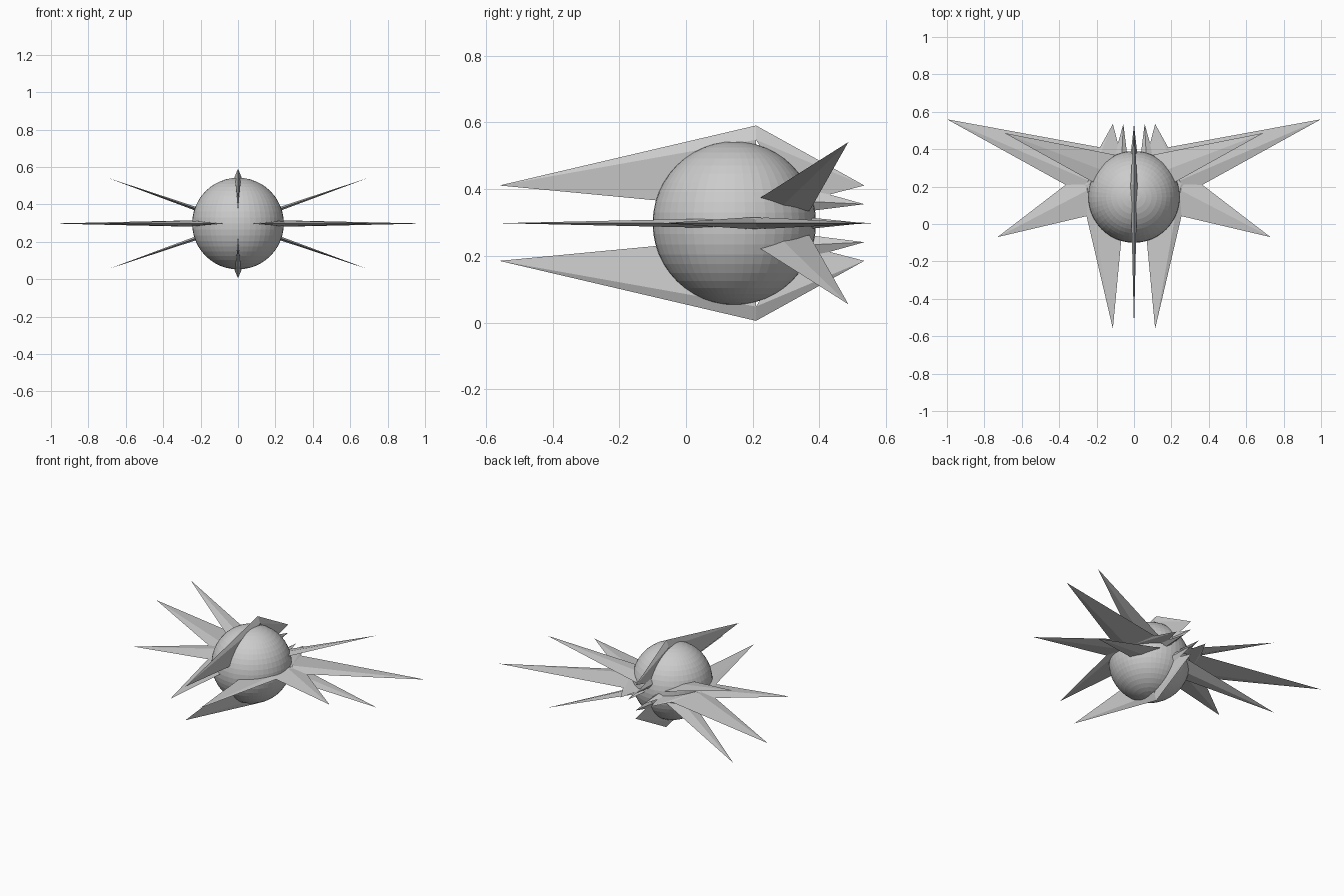
import bpy, bmesh
from math import radians, atan2
from mathutils import Matrix, Vector

if "Cube" in bpy.data.objects:
    bpy.data.objects.remove(bpy.data.objects["Cube"])

CENTRE = Vector((0, 0.145, 0.298))

# spikes in a flat wing plane: (tip, base outer, base inner, ridge), each (radius, y)
CORE_SPIKES = [
    ((0.113, -0.56), (0.293, 0.21), (0.04, 0.21), (0.25, 0.21)),   # long forward spike
    ((0.113, 0.535), (0.293, 0.21), (0.06, 0.33), (0.25, 0.21)),   # rear spike
    ((0.057, 0.535), (0.10, 0.38), (0.035, 0.36), (0.065, 0.37)),  # small rear spike
]
SIDE_SPIKES = [
    ((1.0, 0.56), (0.24, 0.14), (0.10, 0.395), (0.25, 0.235)),     # big swept spike
    ((0.73, -0.07), (0.25, 0.298), (0.22, 0.05), (0.25, 0.18)),    # side spike
]
DIAGONAL_SPIKES = [
    ((0.735, 0.487), (0.225, 0.22), (0.108, 0.37), (0.19, 0.29)),
]


def wing(name, spikes, angle, thickness):
    """Diamond-section spikes in one plane, turned about the front-back axis."""
    bm = bmesh.new()
    turn = Matrix.Translation((0, 0, CENTRE.z)) @ Matrix.Rotation(-angle, 4, 'Y')
    for tip, outer, inner, ridge in spikes:
        t, a, b = (bm.verts.new((p[0], p[1], 0)) for p in (tip, outer, inner))
        up = bm.verts.new((ridge[0], ridge[1], thickness))
        down = bm.verts.new((ridge[0], ridge[1], -thickness))
        for f in ((t, a, up), (t, up, b), (t, b, down), (t, down, a),
                  (a, b, up), (b, a, down)):
            bm.faces.new(f)
    bmesh.ops.recalc_face_normals(bm, faces=bm.faces)
    bm.transform(turn)
    mesh = bpy.data.meshes.new(name)
    bm.to_mesh(mesh)
    bm.free()
    ob = bpy.data.objects.new(name, mesh)
    bpy.context.collection.objects.link(ob)
    return ob


# round core
bpy.ops.mesh.primitive_uv_sphere_add(segments=48, ring_count=24, radius=0.245,
                                     location=CENTRE)
bpy.context.object.name = "core_sphere"

# top and bottom blades
wing("top_blade", CORE_SPIKES, radians(90), 0.018)
wing("bottom_blade", CORE_SPIKES, radians(-90), 0.018)

# left and right wings with extra side spikes
wing("right_wing", CORE_SPIKES + SIDE_SPIKES, 0, 0.017)
wing("left_wing", CORE_SPIKES + SIDE_SPIKES, radians(180), 0.017)

# four thin diagonal spikes
tilt = atan2(0.243, 0.693)
for name, ang in (("upper_right", tilt), ("lower_right", -tilt),
                  ("upper_left", radians(180) - tilt), ("lower_left", radians(180) + tilt)):
    wing(name + "_spike", DIAGONAL_SPIKES, ang, 0.011)
